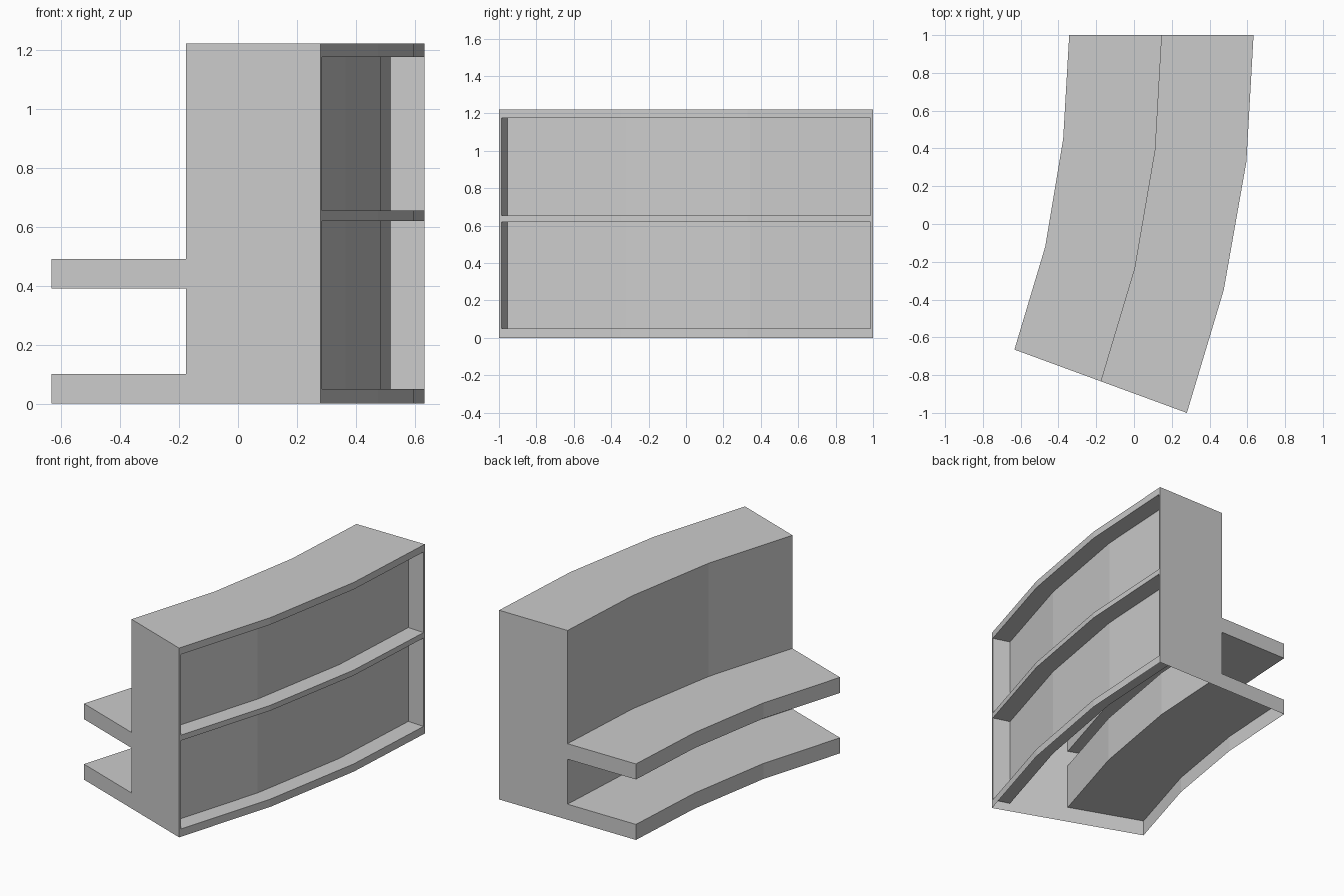
import bpy, bmesh
from mathutils import Vector

if "Cube" in bpy.data.objects:
    bpy.data.objects.remove(bpy.data.objects["Cube"])

# Plan curves: inner shelf edge and outer front edge, from the near end to the far end
INNER = [Vector(p) for p in ((-0.633, -0.665), (-0.47, -0.12), (-0.375, 0.45), (-0.343, 1.0))]
OUTER = [Vector(p) for p in ((0.28, -1.0), (0.475, -0.35), (0.595, 0.33), (0.633, 1.0))]
MARGIN, DEPTH = 0.02, 0.113


def with_margins(curve):
    """Add a station just inside each end, for the thin recess frame."""
    return [curve[0], curve[0].lerp(curve[1], MARGIN), *curve[1:-1],
            curve[-1].lerp(curve[-2], MARGIN), curve[-1]]


def offset_inward(curve, depth):
    """Shift a curve along its averaged left-hand normals."""
    out = []
    for i, p in enumerate(curve):
        a, b = curve[max(i - 1, 0)], curve[min(i + 1, len(curve) - 1)]
        n = Vector((0, 0))
        for d in (p - a, b - p):
            if d.length > 1e-6:
                d = d.normalized()
                n += Vector((-d.y, d.x))
        out.append(p + n.normalized() * depth)
    return out


inner, outer = with_margins(INNER), with_margins(OUTER)
back = offset_inward(outer[1:-1], DEPTH)
middle = [a.lerp(b, 0.5) for a, b in zip(inner, outer)]

bm = bmesh.new()


def face(*pts):
    bm.faces.new([bm.verts.new((p.x, p.y, z)) for p, z in pts])


def strip(c0, z0, c1, z1):
    for i in range(len(c0) - 1):
        face((c0[i], z0), (c0[i + 1], z0), (c1[i + 1], z1), (c1[i], z1))


# Stepped rear side with two shelves, and the top; the underside is open
steps = [(inner, 0), (inner, 0.1), (middle, 0.1), (middle, 0.39), (inner, 0.39),
         (inner, 0.49), (middle, 0.49), (middle, 1.22), (outer, 1.22)]
for (c0, z0), (c1, z1) in zip(steps, steps[1:]):
    strip(c0, z0, c1, z1)

# Front side: frame bars and two deep recesses
levels = [0, 0.05, 0.62, 0.655, 1.175, 1.22]
for k, (z0, z1) in enumerate(zip(levels, levels[1:])):
    if k % 2 == 0:
        strip(outer, z0, outer, z1)
        continue
    strip(outer[:2], z0, outer[:2], z1)
    strip(outer[-2:], z0, outer[-2:], z1)
    rim = outer[1:-1]
    strip(back, z0, back, z1)
    strip(rim, z0, back, z0)
    strip(rim, z1, back, z1)
    for e in (0, -1):
        face((rim[e], z0), (back[e], z0), (back[e], z1), (rim[e], z1))

# End panels
for e in (0, -1):
    face(*[(c[e], z) for c, z in steps], *[(outer[e], z) for z in reversed(levels[:-1])])

bmesh.ops.remove_doubles(bm, verts=bm.verts, dist=1e-4)
bmesh.ops.recalc_face_normals(bm, faces=bm.faces)
mesh = bpy.data.meshes.new("curved_counter")
bm.to_mesh(mesh)
bm.free()
bpy.context.collection.objects.link(bpy.data.objects.new("curved_counter", mesh))
